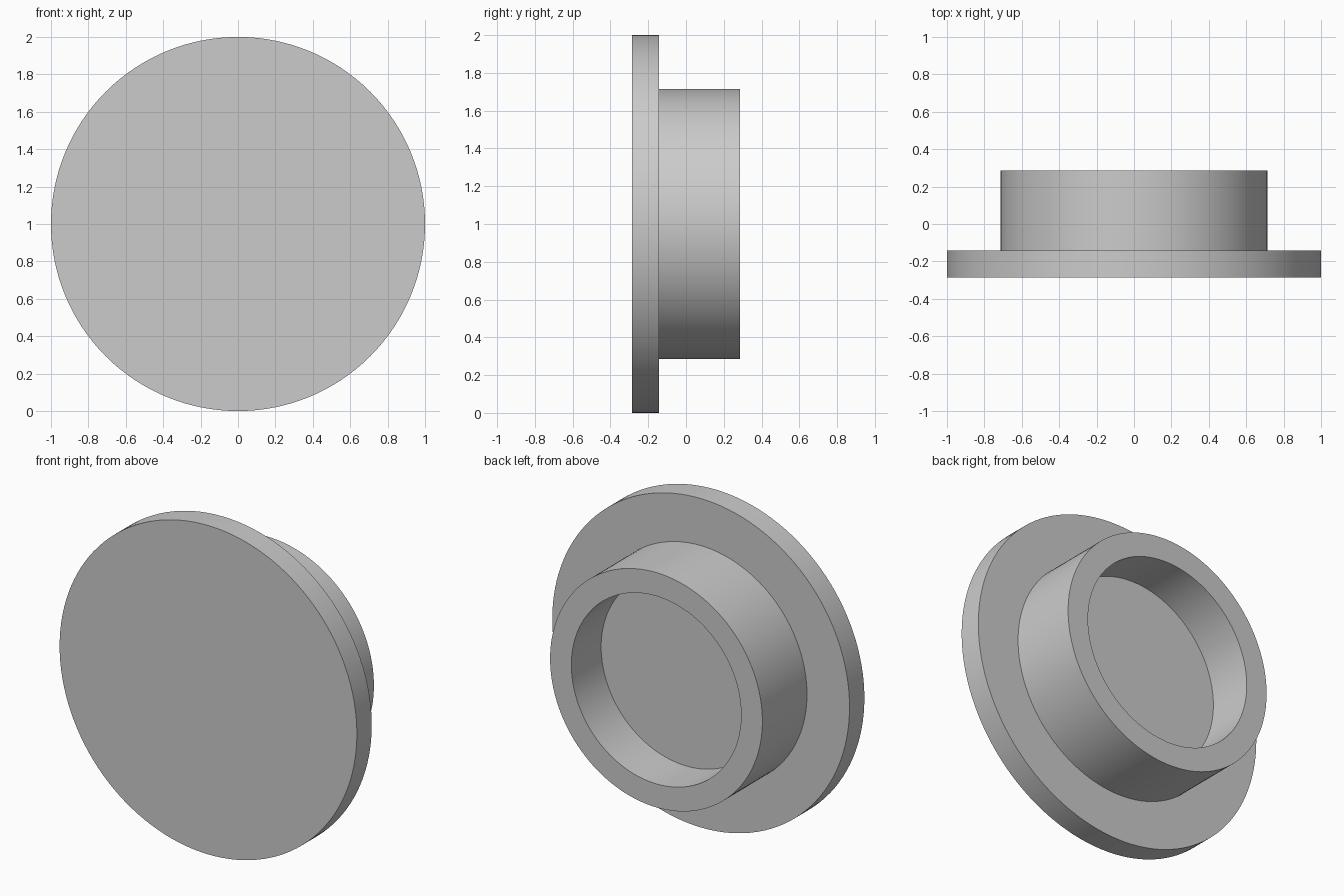
import bpy, bmesh, math
from mathutils import Vector

cube = bpy.data.objects.get("Cube")
if cube:
    bpy.data.objects.remove(cube, do_unlink=True)

SEGMENTS = 128
FLANGE_R, BOSS_R, RECESS_R = 1.0, 0.714, 0.571
FRONT_Y, STEP_Y, FLOOR_Y, BACK_Y = -0.286, -0.143, 0.0, 0.286

# Single grey material
grey = bpy.data.materials.new("light_grey")
grey.use_nodes = True
colour = (0.6, 0.6, 0.6, 1.0)
grey.diffuse_color = colour
grey.node_tree.nodes["Principled BSDF"].inputs["Base Color"].default_value = colour

# Half section as (radius, y): flange, boss, then hollow recess
profile = [
    (FLANGE_R, FRONT_Y), (FLANGE_R, STEP_Y),
    (BOSS_R, STEP_Y), (BOSS_R, BACK_Y),
    (RECESS_R, BACK_Y), (RECESS_R, FLOOR_Y),
]

# Revolve the section around the y axis
bm = bmesh.new()
points = [bm.verts.new((r, y, 0)) for r, y in profile]
edges = [bm.edges.new(pair) for pair in zip(points, points[1:])]
bmesh.ops.spin(bm, geom=points + edges, cent=(0, 0, 0), axis=(0, 1, 0),
               angle=math.tau, steps=SEGMENTS, use_duplicate=False)
bmesh.ops.remove_doubles(bm, verts=bm.verts, dist=1e-4)

# Close the front face and the recess floor
rims = [e for e in bm.edges if e.is_boundary]
bmesh.ops.holes_fill(bm, edges=rims, sides=0)
bmesh.ops.recalc_face_normals(bm, faces=bm.faces)
bmesh.ops.translate(bm, verts=bm.verts, vec=Vector((0, 0, FLANGE_R)))

mesh = bpy.data.meshes.new("flanged_cap")
bm.to_mesh(mesh)
bm.free()
mesh.materials.append(grey)
cap = bpy.data.objects.new("flanged_cap", mesh)
bpy.context.collection.objects.link(cap)

# Smooth round walls with crisp rims
bpy.ops.object.select_all(action="DESELECT")
cap.select_set(True)
bpy.context.view_layer.objects.active = cap
bpy.ops.object.shade_smooth_by_angle(angle=math.radians(30))
